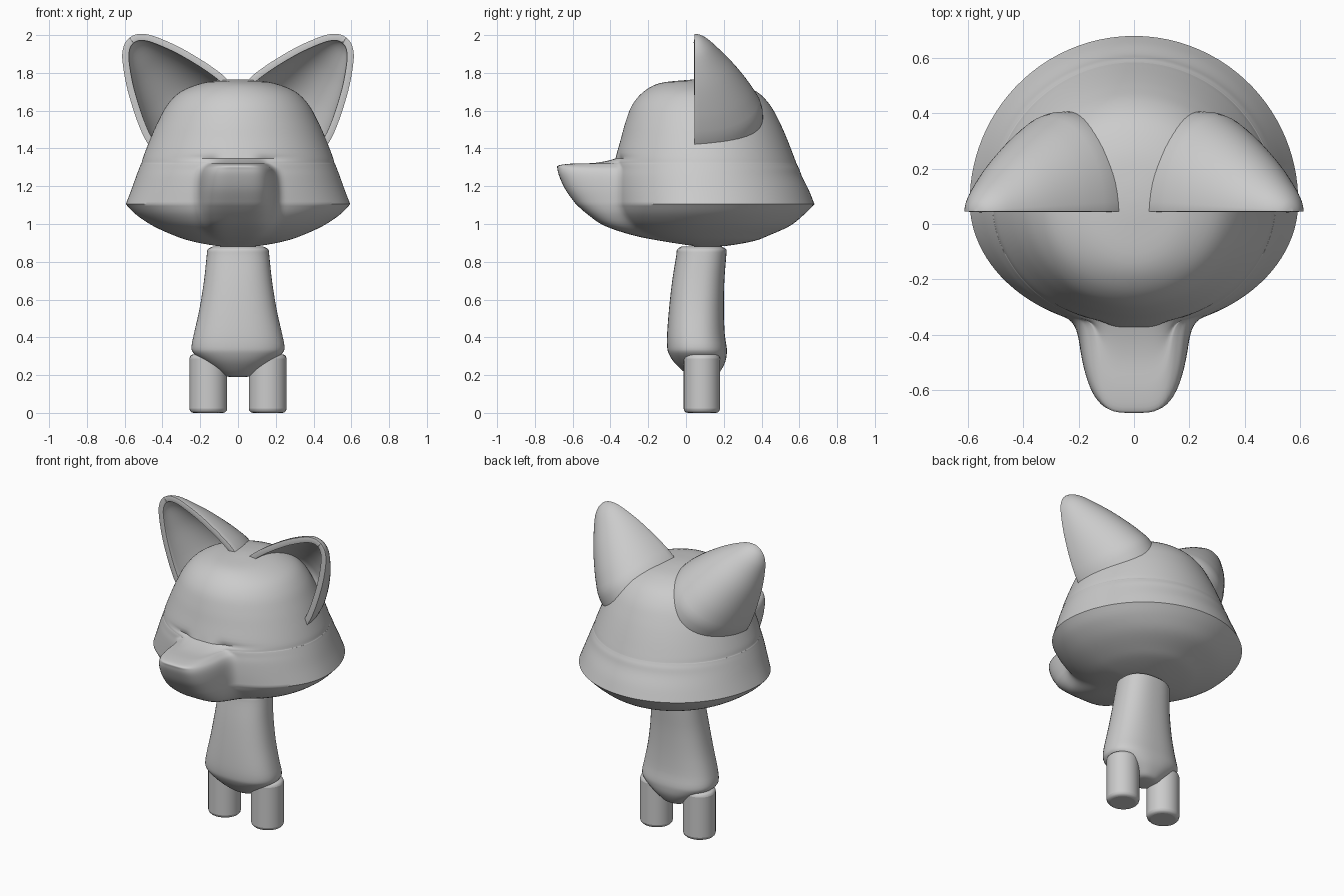
import bpy, bmesh, math
from mathutils import Vector

if "Cube" in bpy.data.objects:
    bpy.data.objects.remove(bpy.data.objects["Cube"])

grey = bpy.data.materials.new("soft grey")
grey.diffuse_color = (0.6, 0.6, 0.6, 1)
grey.use_nodes = True
grey.node_tree.nodes["Principled BSDF"].inputs["Base Color"].default_value = grey.diffuse_color


def spline(rows, steps):
    """Catmull-Rom through rows of numbers."""
    out = []
    for i in range(len(rows) - 1):
        a, b, c, d = (rows[max(0, min(len(rows) - 1, j))] for j in range(i - 1, i + 3))
        for k in range(steps):
            t = k / steps
            out.append([0.5 * (2 * q + (r - p) * t + (2 * p - 5 * q + 4 * r - s) * t * t
                               + (3 * q - p - 3 * r + s) * t ** 3)
                        for p, q, r, s in zip(a, b, c, d)])
    return out + [list(rows[-1])]


def loft(name, rings, closed=True, caps=True):
    """Skin a stack of equal-sized rings."""
    bm = bmesh.new()
    loops = [[bm.verts.new(p) for p in ring] for ring in rings]
    n = len(loops[0])
    for lo, hi in zip(loops, loops[1:]):
        for i in range(n if closed else n - 1):
            j = (i + 1) % n
            bm.faces.new((lo[i], lo[j], hi[j], hi[i]))
    if caps:
        bm.faces.new(loops[0][::-1])
        bm.faces.new(loops[-1])
    bmesh.ops.remove_doubles(bm, verts=bm.verts, dist=0.0004)
    bmesh.ops.recalc_face_normals(bm, faces=bm.faces)
    mesh = bpy.data.meshes.new(name)
    bm.to_mesh(mesh)
    bm.free()
    return finish(name, bpy.data.objects.new(name, mesh))


def finish(name, obj, angle=45):
    if obj.name not in bpy.context.collection.objects:
        bpy.context.collection.objects.link(obj)
    obj.name = name
    obj.data.materials.append(grey)
    bpy.ops.object.select_all(action='DESELECT')
    obj.select_set(True)
    bpy.context.view_layer.objects.active = obj
    bpy.ops.object.shade_smooth_by_angle(angle=math.radians(angle))
    return obj


# Head with muzzle: z, half width, front reach, back reach, muzzle half width, muzzle reach
CY = 0.08
under = [(.878, .02, -.06, .10, .02, -.06), (.885, .12, -.03, .22, .05, -.03),
         (.91, .25, .11, .36, .10, .13), (.94, .34, .22, .44, .15, .28),
         (.99, .45, .31, .55, .19, .43), (1.05, .54, .36, .625, .21, .52),
         (1.105, .594, .38, .68, .215, .583)]
upper = [under[-1], (1.18, .565, .385, .65, .213, .637), (1.25, .54, .385, .615, .205, .67),
         (1.29, .525, .38, .60, .19, .68), (1.31, .517, .378, .59, .165, .675),
         (1.32, .513, .376, .585, .15, .60), (1.325, .51, .375, .583, .145, .47),
         (1.36, .50, .37, .57, .14, .34), (1.45, .465, .345, .535, .12, .2),
         (1.54, .425, .32, .495, .1, .1), (1.63, .375, .285, .445, .08, .05),
         (1.70, .305, .225, .375, .06, .0), (1.745, .195, .14, .27, .04, -.03),
         (1.762, .08, .0, .16, .02, -.06), (1.766, .01, -.07, .09, .005, -.07)]


def head_ring(row):
    z, side, front, back, mw, mr = row
    ring = []
    for i in range(144):
        u = 2 * math.pi * i / 144
        a = u - 0.55 * math.sin(u)            # denser samples around the muzzle
        sx, sy = math.sin(a), -math.cos(a)
        depth = (front + CY) if sy < 0 else (back - CY)
        r = 1 / math.hypot(sx / side, sy / max(depth, .005))
        if sy < 0:                             # blend the boxy snout into the skull
            m = (abs(sx / mw) ** 4 + abs(sy / max(mr + CY, .005)) ** 4) ** -.25
            k = .4 * min(r, .2)
            r = max(r, m) + max(k - abs(r - m), 0) ** 2 / (4 * k)
            fade = max(0, -sy)
            r -= .25 * k * fade ** 8 * max(0, 1 - abs(mr - front) / k) ** 2
        ring.append((r * sx, CY + r * sy, z))
    return ring


loft("head", [head_ring(r) for r in spline(under, 4)[:-1] + spline(upper, 4)])

# Ears: hollow half cones opening to the front. Rows: distance along axis, half width, depth
ear_rows = [(-.17, .28, .36), (0, .27, .36), (.09, .25, .325), (.18, .22, .275), (.28, .18, .21),
            (.36, .14, .15), (.43, .098, .095), (.465, .066, .06), (.485, .034, .03), (.492, .001, .001)]
for side, label in ((1, "right_ear"), (-1, "left_ear")):
    axis, across = Vector((.618, 0, .787)), Vector((.787, 0, -.618))
    rings = []
    for t, w, d in spline(ear_rows, 3):
        ring = []
        for i in range(33):
            a = math.pi * i / 32
            p = Vector((.27, .045, 1.6)) + axis * t - across * (w * math.cos(a))
            p.y += d * math.sin(a)
            ring.append((p.x * side, p.y, p.z))
        rings.append(ring)
    ear = loft(label, rings, closed=False, caps=False)
    if ear.data.polygons[len(ear.data.polygons) // 3].normal.y < 0:
        ear.data.flip_normals()
    shell = ear.modifiers.new("shell", 'SOLIDIFY')
    shell.thickness = .035
    shell.offset = -1
    rim = ear.modifiers.new("rim", 'BEVEL')
    rim.width = .01
    rim.segments = 2
    rim.limit_method = 'ANGLE'
    rim.angle_limit = math.radians(50)

# Body: z, half width, front y, back y
body_rows = [(.19, .04, .05, .12), (.197, .075, .02, .16), (.225, .115, -.02, .185),
             (.27, .18, -.065, .208), (.315, .235, -.092, .216), (.35, .246, -.10, .215),
             (.42, .233, -.10, .205), (.55, .204, -.09, .20), (.70, .18, -.073, .203),
             (.83, .166, -.052, .213), (.865, .16, -.047, .213), (.88, .135, -.025, .19)]
rings = []
for z, w, f, b in spline(body_rows, 3):
    ring = []
    for i in range(48):
        a = 2 * math.pi * i / 48
        c, s = math.cos(a), math.sin(a)
        r = (abs(c) ** 2.4 + abs(s) ** 2.4) ** (-1 / 2.4)
        ring.append((w * r * c, (f + b) / 2 + (b - f) / 2 * r * s, z))
    rings.append(ring)
loft("body", rings)

# Legs: short rounded posts
for side, label in ((1, "right_leg"), (-1, "left_leg")):
    bpy.ops.mesh.primitive_cylinder_add(vertices=32, radius=1, depth=1, location=(0, 0, 0))
    leg = bpy.context.object
    for v in leg.data.vertices:
        v.co = (v.co.x * .1 + side * .157, v.co.y * .096 + .084, v.co.z * .31 + .155)
    finish(label, leg, 60)
    edge = leg.modifiers.new("round", 'BEVEL')
    edge.width = .022
    edge.segments = 3
    edge.limit_method = 'ANGLE'
    edge.angle_limit = math.radians(50)
